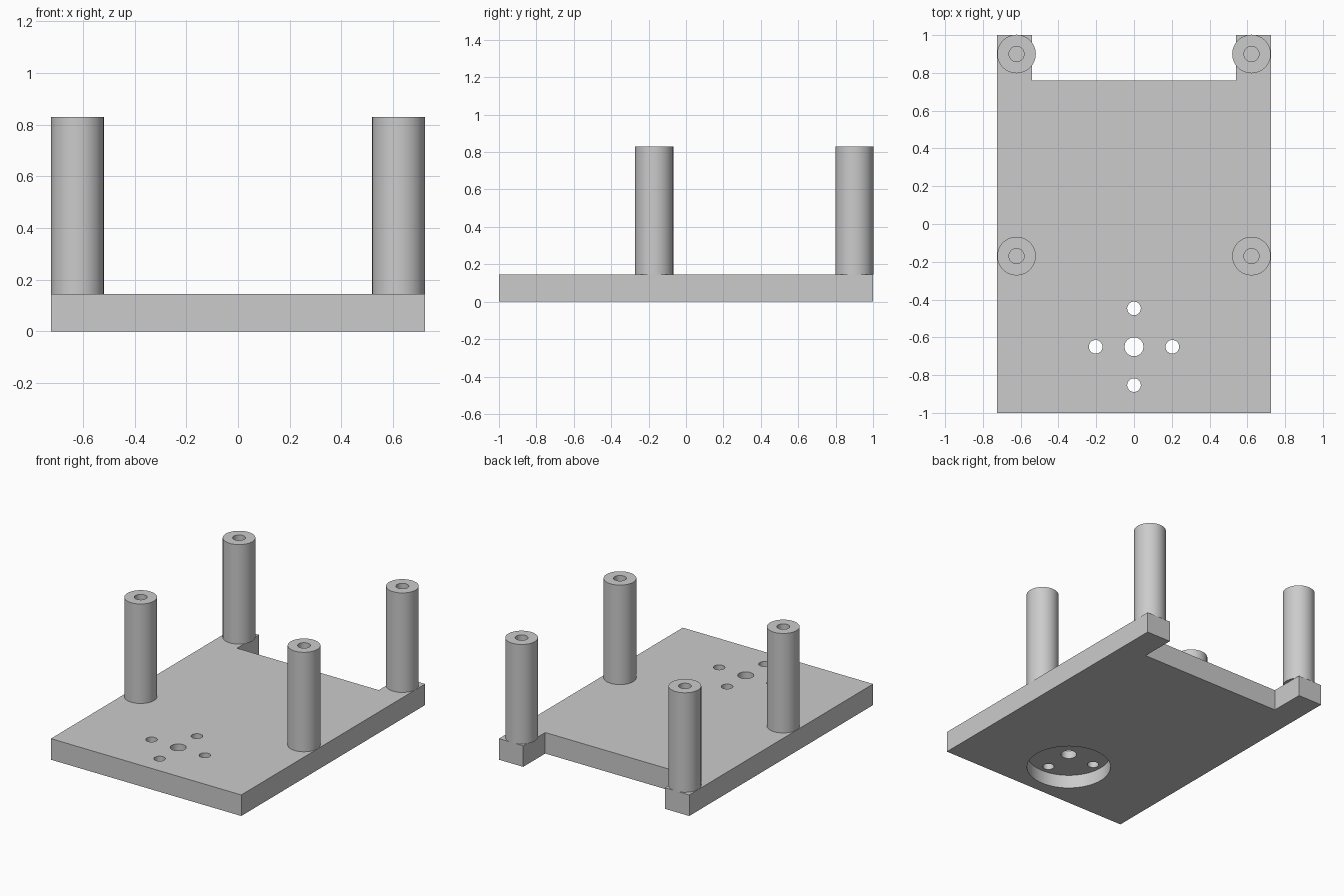
import bpy, bmesh
from math import cos, sin, tau, radians

cube = bpy.data.objects.get("Cube")
if cube:
    bpy.data.objects.remove(cube, do_unlink=True)

PLATE_TOP, POST_TOP = 0.145, 0.83
POST_R, BORE_R = 0.102, 0.04
HUB_Y = -0.65
SEGMENTS = 64

grey = bpy.data.materials.new("plain grey")
grey.use_nodes = True
colour = (0.6, 0.6, 0.6, 1)
grey.diffuse_color = colour
grey.node_tree.nodes["Principled BSDF"].inputs["Base Color"].default_value = colour


def finish(bm, name):
    bmesh.ops.recalc_face_normals(bm, faces=bm.faces)
    mesh = bpy.data.meshes.new(name)
    bm.to_mesh(mesh)
    bm.free()
    mesh.materials.append(grey)
    obj = bpy.data.objects.new(name, mesh)
    bpy.context.collection.objects.link(obj)
    return obj


def prism(name, outline, z0, z1):
    """Extrude a flat outline from z0 to z1."""
    bm = bmesh.new()
    face = bm.faces.new([bm.verts.new((x, y, z0)) for x, y in outline])
    up = bmesh.ops.extrude_face_region(bm, geom=[face], use_keep_orig=True)["geom"]
    for v in up:
        if isinstance(v, bmesh.types.BMVert):
            v.co.z = z1
    return finish(bm, name)


def circle(x, y, r):
    return [(x + r * cos(tau * i / SEGMENTS), y + r * sin(tau * i / SEGMENTS))
            for i in range(SEGMENTS)]


def shade(obj):
    bpy.ops.object.select_all(action="DESELECT")
    obj.select_set(True)
    bpy.context.view_layer.objects.active = obj
    bpy.ops.object.shade_smooth_by_angle(angle=radians(30))


# Base plate with a notch in the back edge
half = [(0.725, -1), (0.725, 1), (0.54, 1), (0.54, 0.76)]
plate = prism("base_plate", half + [(-x, y) for x, y in reversed(half)], 0, PLATE_TOP)

# Round recess underneath, centre hole and four screw holes
cuts = [("recess_cutter", 0, 0, 0.267, 0.093), ("centre_hole_cutter", 0, 0, 0.05, 0.3)]
cuts += [("screw_hole_cutter", dx, dy, 0.036, 0.3)
         for dx, dy in ((0.203, 0), (-0.203, 0), (0, 0.203), (0, -0.203))]
for name, dx, dy, r, top in cuts:
    cutter = prism(name, circle(dx, HUB_Y + dy, r), -0.1, top)
    mod = plate.modifiers.new(name, "BOOLEAN")
    mod.operation, mod.solver, mod.object = "DIFFERENCE", "EXACT", cutter
    bpy.context.view_layer.objects.active = plate
    bpy.ops.object.modifier_apply(modifier=mod.name)
    bpy.data.objects.remove(cutter, do_unlink=True)
shade(plate)


# Hollow standoff posts
def post(name, x, y):
    bm = bmesh.new()
    profile = [(POST_R, PLATE_TOP), (POST_R, POST_TOP), (BORE_R, POST_TOP), (BORE_R, PLATE_TOP)]
    rings = [[bm.verts.new((px, py, z)) for px, py in circle(0, 0, r)] for r, z in profile]
    for a, b in zip(rings, rings[1:] + rings[:1]):
        for i in range(SEGMENTS):
            j = (i + 1) % SEGMENTS
            bm.faces.new((a[i], a[j], b[j], b[i]))
    obj = finish(bm, name)
    obj.location = (x, y, 0)
    shade(obj)


for side, x in (("left", 0.622), ("right", -0.622)):
    post("front_post_" + side, x, -0.17)
    post("back_post_" + side, x, 0.9)
